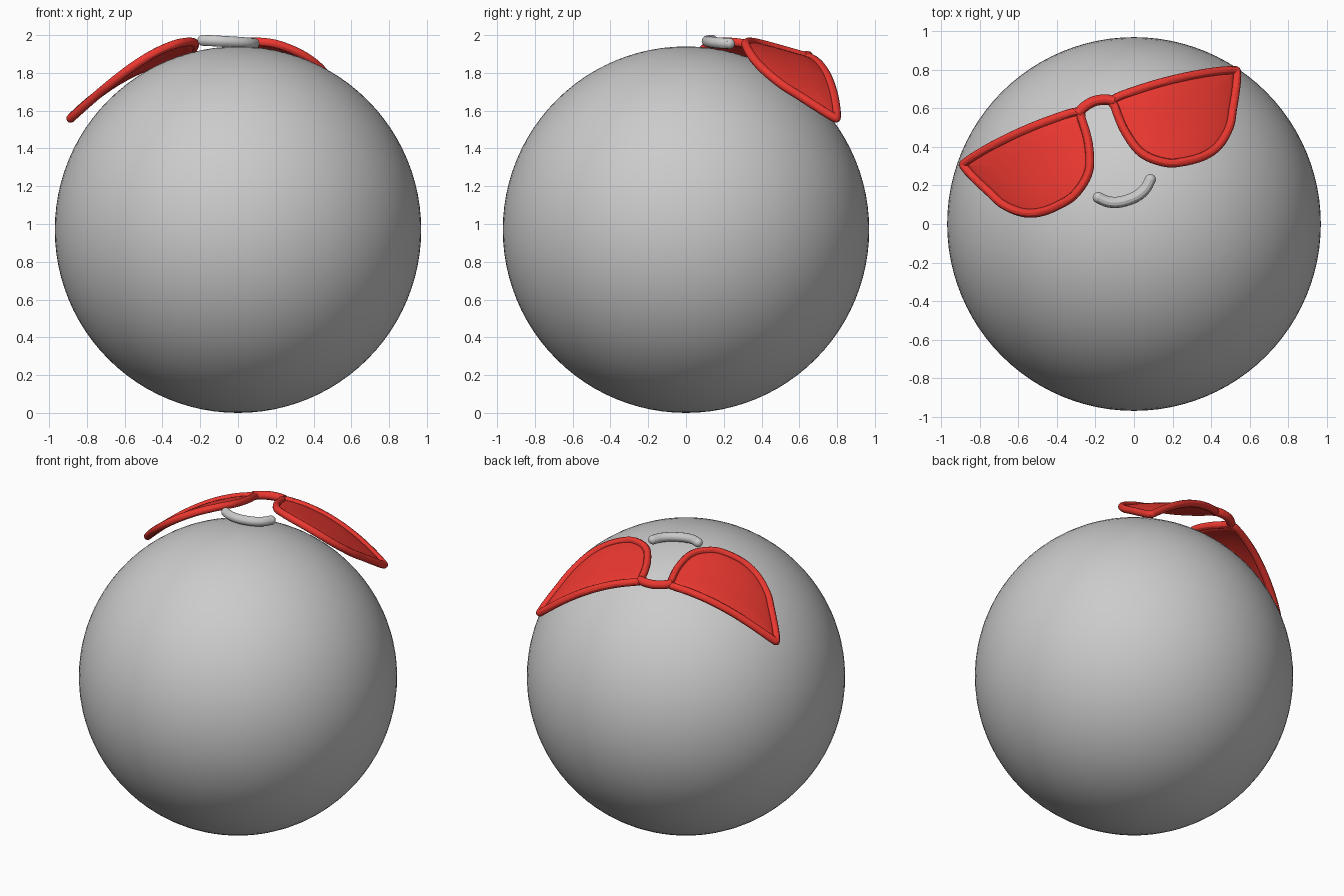
import bpy, bmesh, math
from mathutils import Vector

if "Cube" in bpy.data.objects:
    bpy.data.objects.remove(bpy.data.objects["Cube"])

ANG, SHIFT = math.radians(19), 0.012

red = bpy.data.materials.new("red")
red.diffuse_color = (0.85, 0.04, 0.03, 1)
red.use_nodes = True
red.node_tree.nodes["Principled BSDF"].inputs["Base Color"].default_value = red.diffuse_color


def world(u, v, z):
    """Face coordinates (u across, v up the face) to world."""
    u += SHIFT
    c, s = math.cos(ANG), math.sin(ANG)
    return Vector((c * u - s * v, s * u + c * v, z))


def wrap(u, v, lift=0.0):
    """Point on the curved sheet the glasses follow."""
    return world(u, v, 2.064 - 0.27 * v - 0.62 * u * u + lift)


def smooth(pts, closed, n=6):
    """Catmull-Rom refinement of a 2D path."""
    p = [Vector(q) for q in pts]
    if not closed:
        p = [2 * p[0] - p[1]] + p + [2 * p[-1] - p[-2]]
    m, out = len(p), []
    for i in (range(m) if closed else range(1, m - 2)):
        a, b, c, d = p[i - 1], p[i], p[(i + 1) % m], p[(i + 2) % m]
        for k in range(n):
            t = k / n
            out.append(0.5 * (2 * b + (c - a) * t + (2 * a - 5 * b + 4 * c - d) * t * t
                              + (3 * b - a - 3 * c + d) * t ** 3))
    return out if closed else out + [p[-2]]


def tube(name, pts, r, closed=False, mat=None):
    cu = bpy.data.curves.new(name, 'CURVE')
    cu.dimensions = '3D'
    cu.bevel_depth, cu.bevel_resolution, cu.use_fill_caps = r, 4, True
    sp = cu.splines.new('POLY')
    sp.points.add(len(pts) - 1)
    for q, co in zip(sp.points, pts):
        q.co = (*co, 1)
    sp.use_cyclic_u = closed
    ob = bpy.data.objects.new(name, cu)
    bpy.context.collection.objects.link(ob)
    bpy.ops.object.select_all(action='DESELECT')
    ob.select_set(True)
    bpy.context.view_layer.objects.active = ob
    bpy.ops.object.convert(target='MESH')
    ob = bpy.context.object
    ob.name = name
    if mat:
        ob.data.materials.clear()
        ob.data.materials.append(mat)
    bpy.ops.object.shade_smooth_by_angle()
    return ob


def ball(name, loc, r, seg):
    bpy.ops.mesh.primitive_uv_sphere_add(segments=seg, ring_count=seg // 2, radius=r, location=loc)
    bpy.context.object.name = name
    bpy.ops.object.shade_smooth()


# Round head
ball("head", (0, 0, 0.97), 0.97, 96)

# Glasses: rim and pane on each side
outline = [(.10, .646), (.25, .652), (.42, .643), (.60, .619), (.733, .587), (.746, .563),
           (.71, .48), (.665, .395), (.62, .315), (.54, .245), (.45, .216), (.34, .221),
           (.245, .249), (.145, .335), (.10, .47), (.092, .60)]
loop = smooth(outline, True)
mid = Vector((.42, .44))
for side, s in (("right", 1), ("left", -1)):
    tube(side + "_rim", [wrap(s * p.x, p.y) for p in loop], 0.023, True, red)

    bm = bmesh.new()
    rings = []
    for k in range(1, 9):
        f = k / 8
        rings.append([bm.verts.new(wrap(s * q.x, q.y, 0.012 * (1 - f ** 4)))
                      for q in (mid + (p - mid) * f for p in loop)])
    centre = bm.verts.new(wrap(s * mid.x, mid.y, 0.012))
    n = len(loop)
    for i in range(n):
        j = (i + 1) % n
        bm.faces.new((centre, rings[0][i], rings[0][j]))
        for a, b in zip(rings, rings[1:]):
            bm.faces.new((a[i], b[i], b[j], a[j]))
    bmesh.ops.recalc_face_normals(bm, faces=bm.faces)
    bm.normal_update()
    if sum(f.normal.z for f in bm.faces) < 0:
        bmesh.ops.reverse_faces(bm, faces=bm.faces)
    me = bpy.data.meshes.new(side + "_lens")
    bm.to_mesh(me)
    bm.free()
    me.materials.append(red)
    me.shade_smooth()
    ob = bpy.data.objects.new(side + "_lens", me)
    bpy.context.collection.objects.link(ob)
    mod = ob.modifiers.new("thickness", 'SOLIDIFY')
    mod.thickness = 0.02

# Bridge between the rims
arch = smooth([(-.10, .635), (-.06, .658), (0, .670), (.06, .658), (.10, .635)], False)
tube("bridge", [wrap(p.x, p.y, 0.004) for p in arch], 0.027, mat=red)

# Smile with rounded ends
smile = smooth([(-.143, .19), (-.10, .152), (-.04, .131), (.04, .131), (.10, .152), (.143, .19)], False)
path = [world(p.x, p.y, 1.964 - 0.06 * p.x) for p in smile]
tube("mouth", path, 0.029)
for name, end in (("mouth_end_left", path[0]), ("mouth_end_right", path[-1])):
    ball(name, end, 0.029, 16)
